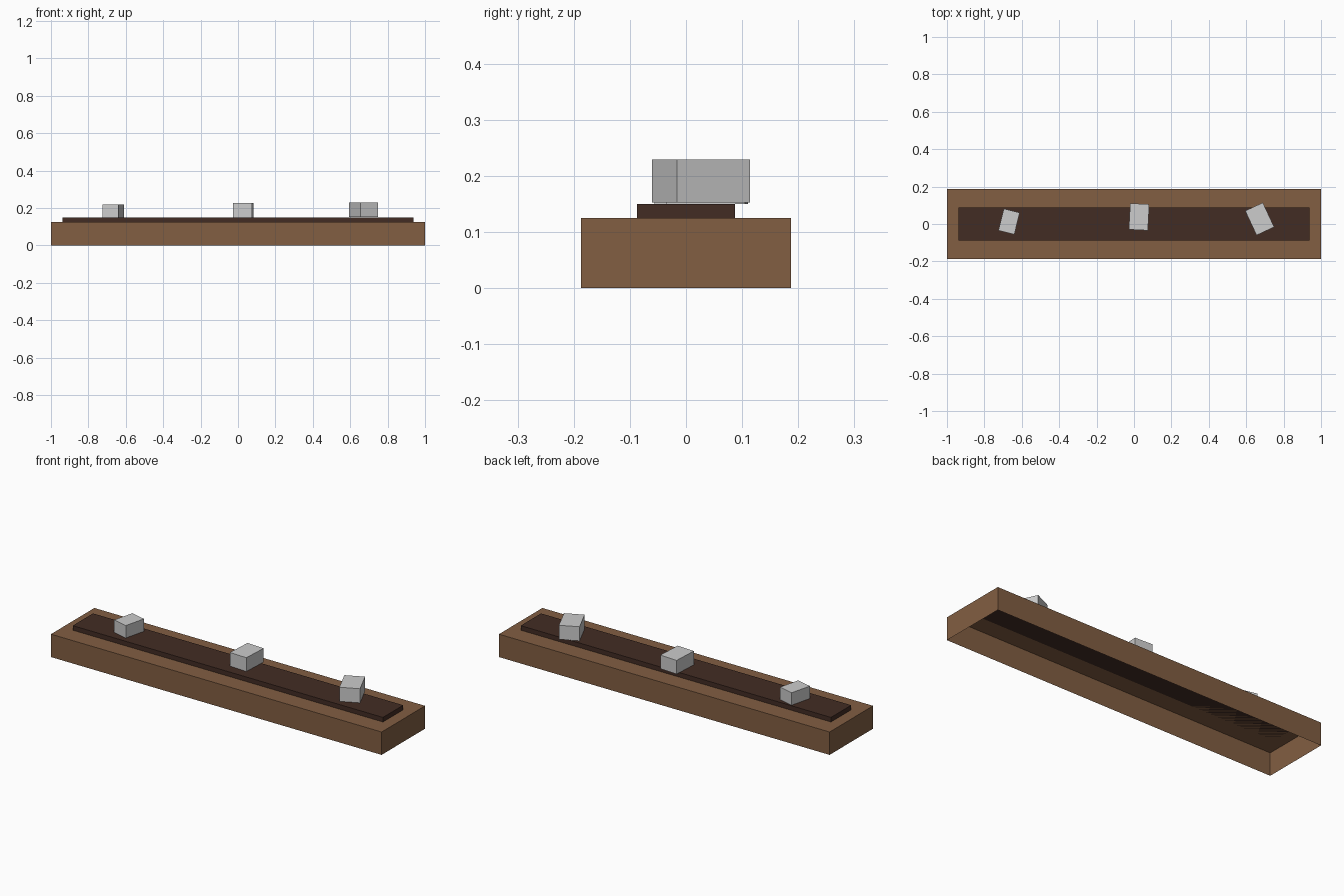
import bpy, bmesh
from math import radians
from mathutils import Matrix, Vector

cube = bpy.data.objects.get("Cube")
if cube:
    bpy.data.objects.remove(cube, do_unlink=True)


def material(name, srgb):
    """Flat material from an 8-bit sRGB colour."""
    linear = [((c / 255 + 0.055) / 1.055) ** 2.4 for c in srgb]
    mat = bpy.data.materials.new(name)
    mat.use_nodes = True
    mat.diffuse_color = (*linear, 1)
    mat.node_tree.nodes["Principled BSDF"].inputs["Base Color"].default_value = (*linear, 1)
    return mat


def box(name, size, centre, bottom, mat, turn=0, open_bottom=False):
    """Box standing at height bottom, turned about z, optionally hollow below."""
    bm = bmesh.new()
    bmesh.ops.create_cube(bm, size=1)
    bmesh.ops.scale(bm, vec=size, verts=bm.verts)
    bmesh.ops.translate(bm, vec=(0, 0, size[2] / 2), verts=bm.verts)
    if open_bottom:
        bm.normal_update()
        under = [f for f in bm.faces if f.normal.z < -0.5]
        bmesh.ops.delete(bm, geom=under, context='FACES_ONLY')
    mesh = bpy.data.meshes.new(name)
    bm.to_mesh(mesh)
    bm.free()
    mesh.materials.append(mat)
    obj = bpy.data.objects.new(name, mesh)
    obj.location = (*centre, bottom)
    obj.rotation_euler.z = radians(turn)
    bpy.context.collection.objects.link(obj)
    return obj


wood = material("brown wood", (130, 94, 66))
soil = material("dark soil", (66, 44, 36))
stone = material("light grey stone", (204, 204, 204))

# Trough shell, open underneath, with the soil slab on top
box("trough", (2, 0.375, 0.125), (0, 0), 0, wood, open_bottom=True)
box("soil_slab", (1.876, 0.175, 0.025), (0, 0), 0.125, soil)

# Loose stone blocks: size, centre, bottom, turn in degrees
blocks = [
    ("right_block", (0.088, 0.12, 0.068), (-0.668, 0.013), 0.15, -14),
    ("middle_block", (0.102, 0.14, 0.075), (0.027, 0.038), 0.15, -3),
    ("left_block", (0.104, 0.144, 0.077), (0.672, 0.027), 0.152, 25),
]
for name, size, centre, bottom, turn in blocks:
    box(name, size, centre, bottom, stone, turn)
